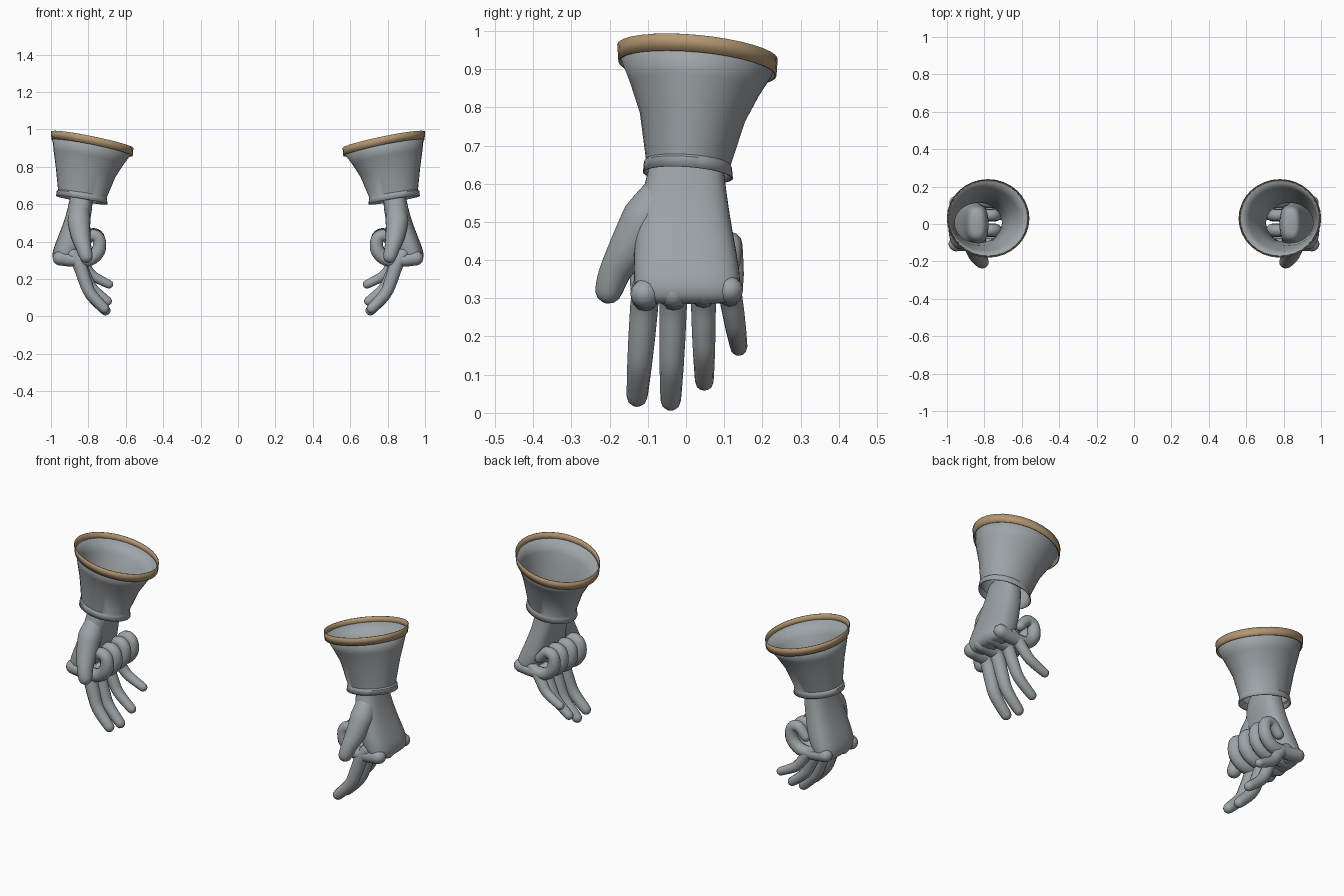
import bpy, bmesh, math
from mathutils import Vector

cube = bpy.data.objects.get("Cube")
if cube:
    bpy.data.objects.remove(cube)


def material(name, rgb):
    m = bpy.data.materials.new(name)
    m.use_nodes = True
    m.diffuse_color = (*rgb, 1)
    m.node_tree.nodes["Principled BSDF"].inputs["Base Color"].default_value = (*rgb, 1)
    return m


GREY = material("glove_grey", (0.34, 0.37, 0.39))
TAN = material("trim_tan", (0.45, 0.31, 0.17))


def bridge(bm, rings, cap):
    """Skin a list of point rings, optionally closing both ends."""
    loops = [[bm.verts.new(p) for p in ring] for ring in rings]
    n = len(loops[0])
    for a, b in zip(loops, loops[1:]):
        for i in range(n):
            j = (i + 1) % n
            bm.faces.new((a[i], a[j], b[j], b[i]))
    if cap:
        bm.faces.new(loops[0][::-1])
        bm.faces.new(loops[-1])


def finish(name, bm, mat, thickness=0, subdivide=0, angle=50):
    """Turn the mesh into an object mirrored onto the other hand."""
    bmesh.ops.recalc_face_normals(bm, faces=bm.faces[:])
    me = bpy.data.meshes.new(name)
    bm.to_mesh(me)
    bm.free()
    me.materials.append(mat)
    ob = bpy.data.objects.new(name, me)
    bpy.context.collection.objects.link(ob)
    bpy.ops.object.select_all(action='DESELECT')
    ob.select_set(True)
    bpy.context.view_layer.objects.active = ob
    bpy.ops.object.shade_smooth_by_angle(angle=math.radians(angle))
    if thickness:
        mod = ob.modifiers.new("Thickness", 'SOLIDIFY')
        mod.thickness = thickness
        mod.offset = -1
    if subdivide:
        ob.modifiers.new("Smooth", 'SUBSURF').levels = subdivide
        ob.modifiers["Smooth"].render_levels = subdivide
    mirror = ob.modifiers.new("Other hand", 'MIRROR')
    mirror.use_mirror_merge = False
    return ob


def catmull(a, b, c, d, t):
    return 0.5 * (2 * b + (c - a) * t + (2 * a - 5 * b + 4 * c - d) * t * t
                  + (3 * b - a - 3 * c + d) * t ** 3)


def tube(bm, path, radii, sides=12, steps=4):
    """Round-ended tapered limb along a smoothed path."""
    pts = [Vector(p) for p in path]
    n = len(pts)
    samples = []
    for i in range(n - 1):
        ids = [max(i - 1, 0), i, i + 1, min(i + 2, n - 1)]
        for k in range(steps):
            t = k / steps
            samples.append((catmull(*[pts[q] for q in ids], t),
                            radii[i] + (radii[i + 1] - radii[i]) * t))
    samples.append((pts[-1], radii[-1]))
    # rounded ends
    angles = [math.radians(v) for v in (25, 50, 75)]
    (p0, r0), (p1, r1) = samples[0], samples[-1]
    d0 = (p0 - samples[1][0]).normalized()
    d1 = (p1 - samples[-2][0]).normalized()
    head = [(p0 + d0 * r0 * math.sin(a), r0 * math.cos(a)) for a in reversed(angles)]
    tail = [(p1 + d1 * r1 * math.sin(a), r1 * math.cos(a)) for a in angles]
    samples = head + samples + tail
    rings = []
    for i, (p, r) in enumerate(samples):
        d = samples[min(i + 1, len(samples) - 1)][0] - samples[max(i - 1, 0)][0]
        d.normalize()
        u = (Vector((0, 1, 0)) - d * d.y).normalized()
        v = d.cross(u)
        rings.append([p + r * (u * math.cos(w) + v * math.sin(w))
                      for w in (math.tau * k / sides for k in range(sides))])
    bridge(bm, rings, True)


def tilted_ring(cx, cy, z, rx, ry, sx, sy, sides=32):
    ring = []
    for k in range(sides):
        w = math.tau * k / sides
        x, y = rx * math.cos(w), ry * math.sin(w)
        ring.append(Vector((cx + x, cy + y, z + sx * x + sy * y)))
    return ring


def squircle(z, x0, x1, y0, y1, sides=20, power=0.75):
    ring = []
    for k in range(sides):
        c, s = math.cos(math.tau * k / sides), math.sin(math.tau * k / sides)
        ring.append(Vector(((x0 + x1) / 2 + (x1 - x0) / 2 * math.copysign(abs(c) ** power, c),
                            (y0 + y1) / 2 + (y1 - y0) / 2 * math.copysign(abs(s) ** power, s), z)))
    return ring


# Flared cuff, open at both ends, with a small lip below
bm = bmesh.new()
bridge(bm, [tilted_ring(*r) for r in (
    (.835, .005, .622, .138, .118, .16, -.07),
    (.835, .005, .650, .134, .115, .16, -.07),
    (.832, .006, .656, .130, .111, .16, -.07),
    (.815, .017, .775, .160, .138, .18, -.08),
    (.798, .024, .850, .188, .170, .19, -.08),
    (.780, .030, .915, .213, .203, .20, -.09))], False)
finish("cuff", bm, GREY, thickness=0.004, angle=40)

# Trim band around the cuff opening
bm = bmesh.new()
bridge(bm, [tilted_ring(.78, .03, z, rx, ry, .20, -.09)
            for z, rx, ry in ((.901, .217, .207), (.945, .221, .210))], False)
finish("cuff_trim", bm, TAN, thickness=0.004, angle=40)

# Palm and wrist
bm = bmesh.new()
bridge(bm, [squircle(*r) for r in (
    (.705, .815, .870, -.060, .065),
    (.690, .790, .890, -.090, .092),
    (.620, .772, .902, -.103, .102),
    (.540, .785, .920, -.125, .112),
    (.450, .802, .953, -.137, .128),
    (.370, .828, .986, -.139, .143),
    (.325, .860, .997, -.136, .144),
    (.295, .885, .985, -.125, .135),
    (.285, .905, .965, -.110, .120))], True)
finish("palm", bm, GREY, subdivide=1, angle=80)

# Thumb with its fleshy root
bm = bmesh.new()
tube(bm, [(.845, -.055, .585), (.850, -.105, .510), (.840, -.150, .430),
          (.825, -.185, .370), (.812, -.202, .322)],
     (.048, .062, .053, .042, .036), sides=14)
finish("thumb", bm, GREY, angle=80)

# Relaxed fingers: base y, tip x, tip y, tip z, radius
fractions = ((0, 0), (.22, .2), (.38, .47), (.57, .73), (1, 1))
fingers = (
    ("index", -.105, .715, -.128, .043, .035),
    ("middle", -.032, .708, -.040, .032, .034),
    ("ring", .045, .698, .048, .082, .031),
    ("little", .112, .690, .138, .172, .029))
for name, by, tx, ty, tz, r in fingers:
    bm = bmesh.new()
    tube(bm, [(.885 + (tx - .885) * f, by + (ty - by) * g, .335 + (tz - .335) * g)
              for f, g in fractions],
         (r, r * 1.05, r, r * .92, r * .78))
    finish(name + "_finger_relaxed", bm, GREY, angle=80)

# Curled fingers folded in front of the palm
curl = ((.952, .312), (.880, .302), (.795, .305), (.746, .352),
        (.745, .415), (.785, .432), (.830, .385))
for name, by, tx, ty, tz, r in fingers:
    size = r / .035
    bm = bmesh.new()
    tube(bm, [(x, by * (1.02 + .03 * (i > 2)), z + (1 - size) * .06)
              for i, (x, z) in enumerate(curl)],
         [q * (.5 + .5 * size) for q in (.039, .036, .036, .037, .034, .032, .028)])
    finish(name + "_finger_curled", bm, GREY, angle=80)
